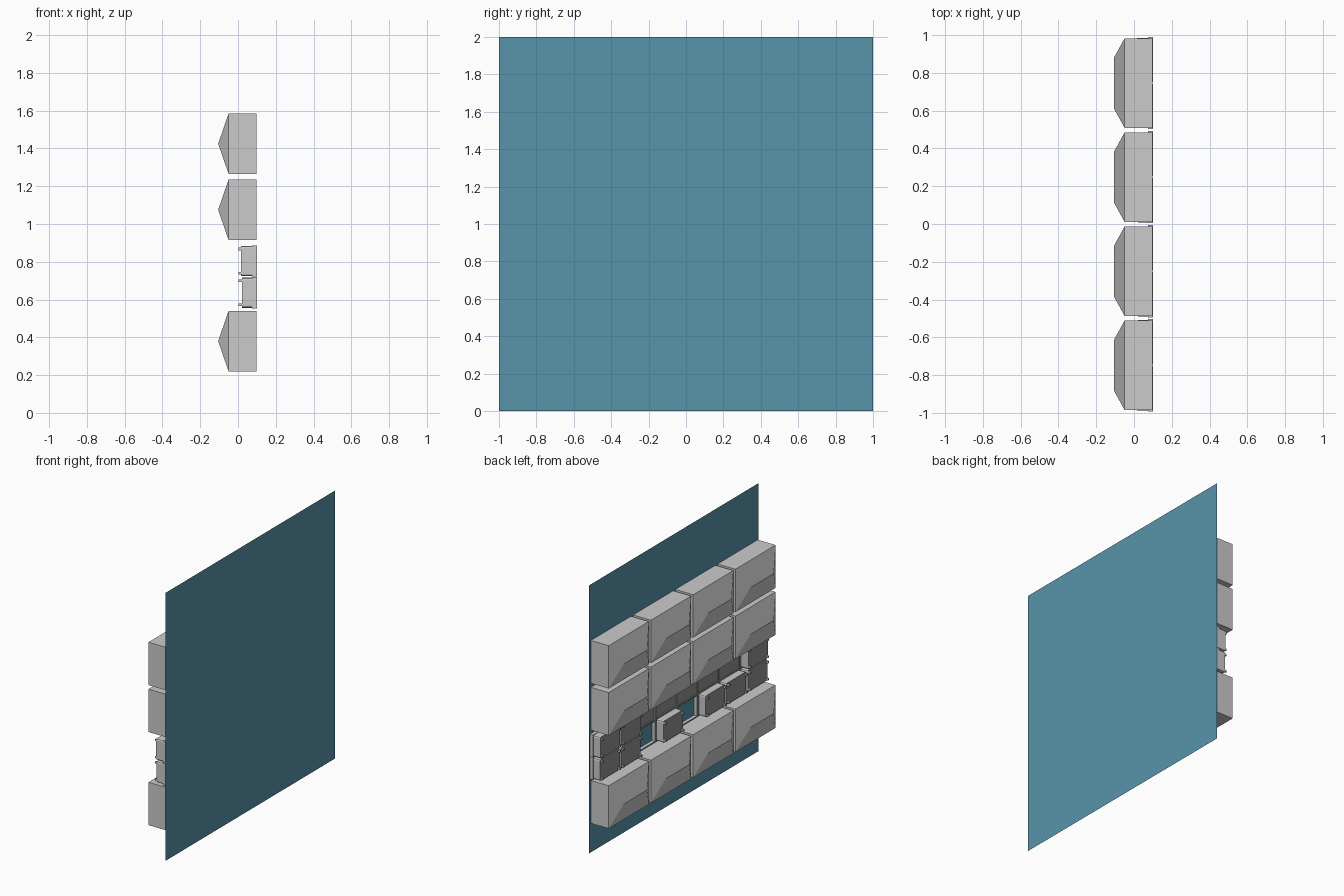
import bpy, bmesh

cube = bpy.data.objects.get("Cube")
if cube:
    bpy.data.objects.remove(cube)


def material(name, rgb):
    m = bpy.data.materials.new(name)
    m.use_nodes = True
    colour = (*rgb, 1)
    m.diffuse_color = colour
    m.node_tree.nodes["Principled BSDF"].inputs["Base Color"].default_value = colour
    return m


TEAL = material("teal panel", (0.096, 0.30, 0.41))
LIGHT = material("light grey", (0.60, 0.60, 0.60))
DARK = material("dark grey", (0.29, 0.29, 0.29))


def add_box(bm, x, y, z, bevel=0.0):
    """Box from (low, high) pairs, optionally with its long corners rounded."""
    verts = bmesh.ops.create_cube(bm, size=1)["verts"]
    for v in verts:
        v.co = [lo + (c + 0.5) * (hi - lo) for c, (lo, hi) in zip(v.co, (x, y, z))]
    if bevel:
        edges = {e for v in verts for e in v.link_edges
                 if abs(e.verts[0].co.x - e.verts[1].co.x) > 0.001}
        bmesh.ops.bevel(bm, geom=list(edges), offset=bevel, segments=2,
                        affect='EDGES', profile=0.5)


def finish(bm, name, mats, dark_front=False):
    bmesh.ops.recalc_face_normals(bm, faces=bm.faces)
    if dark_front:
        for f in bm.faces:
            f.material_index = 1 if f.normal.x < -0.9 else 0
    mesh = bpy.data.meshes.new(name)
    bm.to_mesh(mesh)
    bm.free()
    for m in mats:
        mesh.materials.append(m)
    ob = bpy.data.objects.new(name, mesh)
    bpy.context.collection.objects.link(ob)
    return ob


# Square backing sheet
bm = bmesh.new()
corners = [(-1, 0), (1, 0), (1, 2), (-1, 2)]
bm.faces.new([bm.verts.new((0.102, y, z)) for y, z in corners])
sheet = finish(bm, "backing_sheet", [TEAL])


# Large lockers with a hipped front
def large_locker(name, y, z, hw=0.2365, hh=0.16):
    bm = bmesh.new()
    add_box(bm, (-0.05, 0.097), (y - hw, y + hw), (z - hh, z + hh))
    bm.faces.ensure_lookup_table()
    front = min(bm.faces, key=lambda f: f.calc_center_median().x)
    rim = list(front.verts)
    ridge = {s: bm.verts.new((-0.105, y + s * (hw - 0.1), z)) for s in (-1, 1)}
    bmesh.ops.delete(bm, geom=[front], context='FACES_ONLY')
    for s in (-1, 1):
        end = [v for v in rim if (v.co.y - y) * s > 0]
        bm.faces.new(end + [ridge[s]])
        row = sorted((v for v in rim if (v.co.z - z) * s > 0), key=lambda v: v.co.y)
        bm.faces.new(row + [ridge[1], ridge[-1]])
    finish(bm, name, [LIGHT])


for r, z in enumerate((0.38, 1.075, 1.425)):
    for c in range(4):
        large_locker(f"large_locker_{r}_{c}", -0.748 + 0.498 * c, z)


# Small lockers: rounded body, dark front and corner latches
def small_locker(name, y, z, x0):
    hw, hh = 0.115, 0.08
    bm = bmesh.new()
    add_box(bm, (x0, x0 + 0.08), (y - hw, y + hw), (z - hh, z + hh), 0.012)
    for sy in (-1, 1):
        for sz in (-1, 1):
            cy, cz = y + sy * (hw - 0.012), z + sz * (hh - 0.016)
            add_box(bm, (0.002, x0 + 0.005), (cy - 0.007, cy + 0.007),
                    (cz - 0.007, cz + 0.007))
    finish(bm, name, [LIGHT, DARK], dark_front=True)


# Shallow rim around an opening, with or without a recessed panel
def rim_frame(name, y, z, panel):
    hw, hh, t = 0.12, 0.083, 0.008
    bm = bmesh.new()
    x = (0.075, 0.1)
    for s in (-1, 1):
        cy, cz = y + s * (hw - t / 2), z + s * (hh - t / 2)
        add_box(bm, x, (cy - t / 2, cy + t / 2), (z - hh, z + hh))
        add_box(bm, x, (y - hw + t, y + hw - t), (cz - t / 2, cz + t / 2))
    if panel:
        add_box(bm, (0.08, 0.099), (y - hw + t, y + hw - t), (z - hh + t, z + hh - t))
    finish(bm, name, [LIGHT, DARK], dark_front=True)


rows = {"lower": (0.636, 0.02, {0, 1, 2, 4, 6, 7}),
        "upper": (0.804, 0.016, {0, 6, 7})}
for label, (z, x0, closed) in rows.items():
    for c in range(8):
        y = -0.872 + 0.249 * c
        if c in closed:
            small_locker(f"{label}_small_locker_{c}", y, z, x0)
        rim_frame(f"{label}_rim_{c}", y, z, panel=label == "upper")
